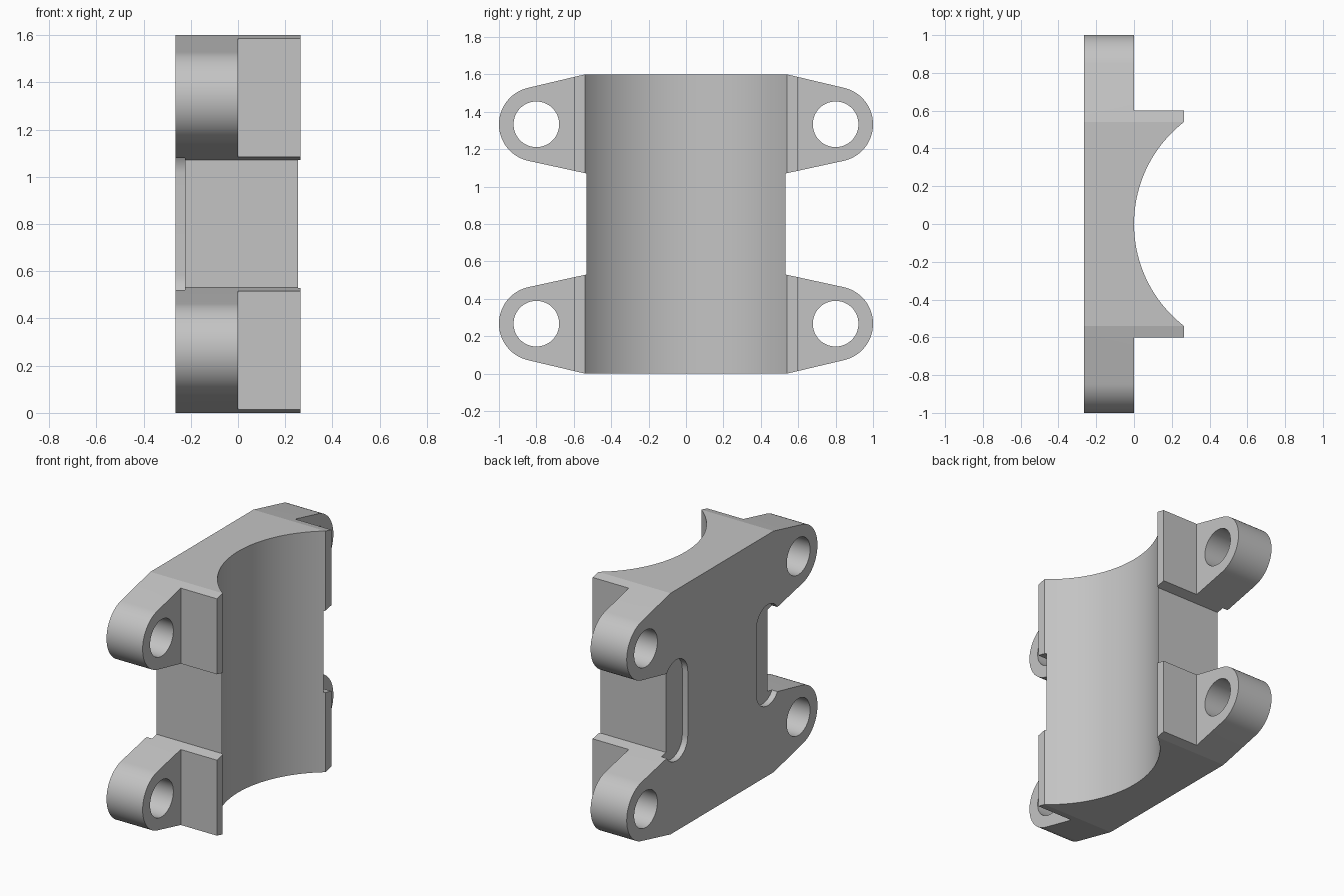
import bpy, bmesh, math
from math import sin, cos, radians
from mathutils import Matrix

default = bpy.data.objects.get("Cube")
if default:
    bpy.data.objects.remove(default, do_unlink=True)

HALF = 0.265      # half thickness along x
MID = 0.8         # mid height
LUG_Y, LUG_Z, LUG_R = 0.8, 0.533, 0.2

grey = bpy.data.materials.new("plain_grey")
grey.use_nodes = True
grey.diffuse_color = (0.55, 0.55, 0.55, 1)
grey.node_tree.nodes["Principled BSDF"].inputs["Base Color"].default_value = (0.55, 0.55, 0.55, 1)


def finish(name, bm):
    bmesh.ops.recalc_face_normals(bm, faces=bm.faces)
    mesh = bpy.data.meshes.new(name)
    bm.to_mesh(mesh)
    bm.free()
    mesh.materials.append(grey)
    obj = bpy.data.objects.new(name, mesh)
    bpy.context.collection.objects.link(obj)
    return obj


def prism(name, outline, x0, x1):
    """Extrude a (y, z) outline along x."""
    bm = bmesh.new()
    face = bm.faces.new([bm.verts.new((x0, y, z)) for y, z in outline])
    new = bmesh.ops.extrude_face_region(bm, geom=[face])["geom"]
    bmesh.ops.translate(bm, vec=(x1 - x0, 0, 0),
                        verts=[v for v in new if isinstance(v, bmesh.types.BMVert)])
    return finish(name, bm)


def arc(cy, cz, r, start, end, steps):
    angles = [radians(start + (end - start) * i / steps) for i in range(steps + 1)]
    return [(cy + r * cos(a), cz + r * sin(a)) for a in angles]


# Bracket outline: one quarter with a tapered lug, mirrored twice
quarter = [(0.54, MID * 2)] + arc(LUG_Y, MID + LUG_Z, LUG_R, 77, -77, 40) + [(0.532, 1.07)]
side = quarter + [(y, 2 * MID - z) for y, z in reversed(quarter)]
outline = side + [(-y, z) for y, z in reversed(side)]
bracket = prism("clamp_bracket", outline, -HALF, HALF)

cutters = []

# Round saddle for the tube
bm = bmesh.new()
bmesh.ops.create_cone(bm, cap_ends=True, segments=160, radius1=0.683, radius2=0.683,
                      depth=3, matrix=Matrix.Translation((0.683, 0, MID)))
cutters.append(finish("saddle_cutter", bm))

for s in (-1, 1):
    # Step that thins the lugs
    step = [(s * 0.6, -1), (s * 2, -1), (s * 2, 3), (s * 0.6, 3)]
    cutters.append(prism("lug_step_cutter", step, 0, 1))
    # Shallow round-ended slot in the back
    slot = arc(s * 0.48, MID + 0.215, 0.12, 0, 180, 24) + arc(s * 0.48, MID - 0.215, 0.12, 180, 360, 24)
    cutters.append(prism("slot_cutter", slot, -1, -0.225))
    # Bolt holes
    for t in (-1, 1):
        hole = arc(s * LUG_Y, MID + t * LUG_Z, 0.122, 0, 354, 59)
        cutters.append(prism("bolt_hole_cutter", hole, -1, 1))

bpy.ops.object.select_all(action='DESELECT')
bpy.context.view_layer.objects.active = bracket
bracket.select_set(True)
for cutter in cutters:
    cutter.hide_render = True
    mod = bracket.modifiers.new("cut", 'BOOLEAN')
    mod.operation = 'DIFFERENCE'
    mod.solver = 'EXACT'
    mod.object = cutter
    bpy.ops.object.modifier_apply(modifier=mod.name)
    bpy.data.objects.remove(cutter, do_unlink=True)

# Smooth the round walls, keep the edges crisp
bpy.ops.object.shade_smooth_by_angle(angle=radians(12))
